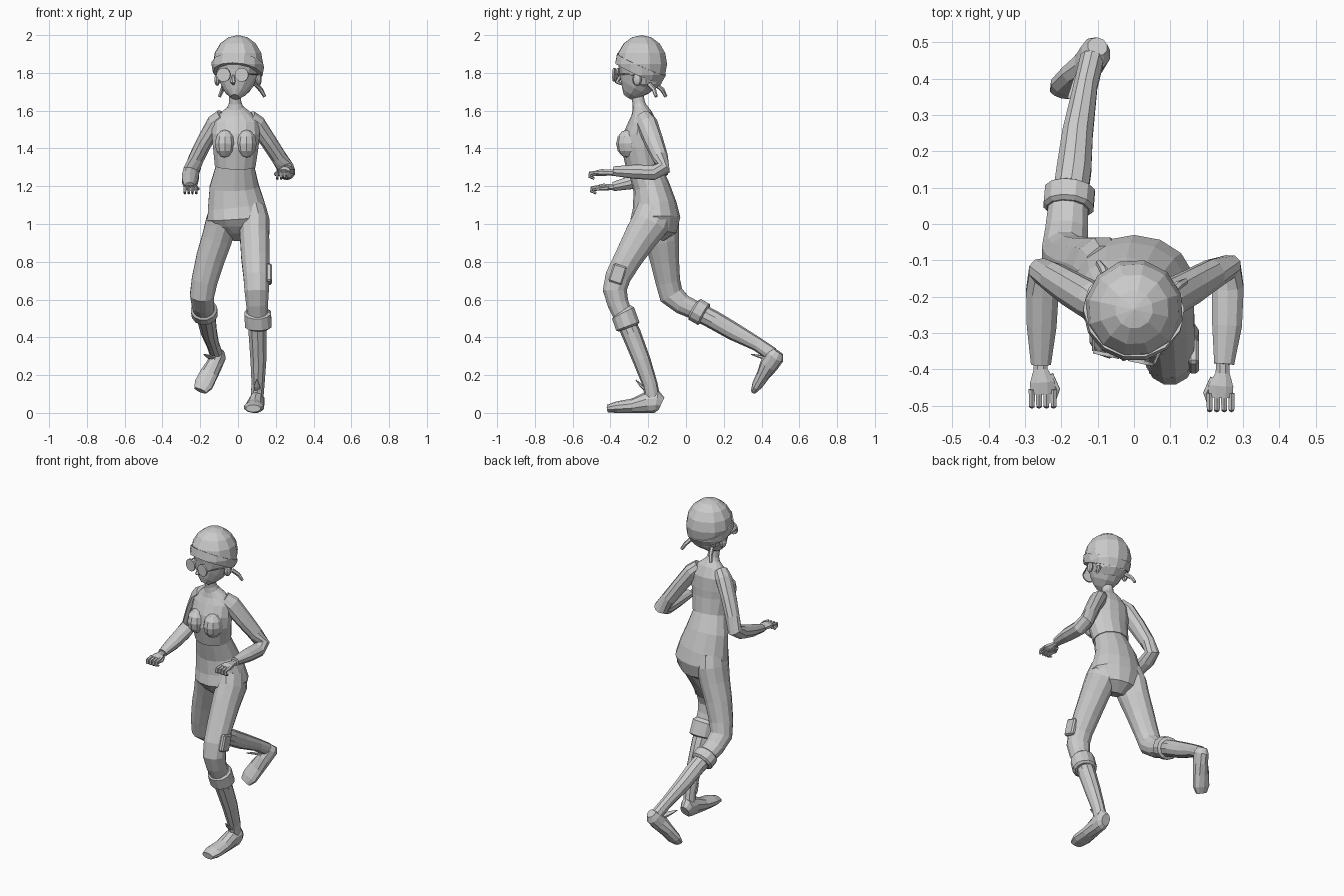
import bpy, bmesh
from math import sin, cos, pi, radians
from mathutils import Vector, Matrix

# whole head is turned slightly towards -x
HEAD = Matrix.Translation((0, -0.235, 0)) @ Matrix.Rotation(radians(-12), 4, 'Z')


def finish(name, bm, matrix=None):
    if matrix:
        bm.transform(matrix)
    bmesh.ops.recalc_face_normals(bm, faces=bm.faces)
    mesh = bpy.data.meshes.new(name)
    bm.to_mesh(mesh)
    bm.free()
    ob = bpy.data.objects.new(name, mesh)
    bpy.context.collection.objects.link(ob)
    return ob


def tube(name, rings, n=10, matrix=None):
    """Skin through rings (x, y, z, side radius, depth radius) set across the path."""
    bm = bmesh.new()
    pts = [Vector(r[:3]) for r in rings]
    loops = []
    for i, r in enumerate(rings):
        t = Vector()
        if i > 0:
            t += (pts[i] - pts[i - 1]).normalized()
        if i < len(pts) - 1:
            t += (pts[i + 1] - pts[i]).normalized()
        t.normalize()
        side = (Vector((1, 0, 0)) - t * t.x).normalized()
        up = t.cross(side)
        loops.append([bm.verts.new(pts[i] + side * r[3] * cos(a) + up * r[4] * sin(a))
                      for a in (2 * pi * (k + 0.5) / n for k in range(n))])
    for a, b in zip(loops, loops[1:]):
        for k in range(n):
            bm.faces.new((a[k], a[(k + 1) % n], b[(k + 1) % n], b[k]))
    bm.faces.new(loops[0])
    bm.faces.new(loops[-1])
    return finish(name, bm, matrix)


def ball(name, loc, scale, matrix=None, segs=12, rings=8, cuts=()):
    """Ellipsoid, optionally trimmed by planes (point, normal), keeping the normal's side."""
    bm = bmesh.new()
    bmesh.ops.create_uvsphere(bm, u_segments=segs, v_segments=rings, radius=1)
    bm.transform(Matrix.Translation(loc) @ Matrix.Diagonal((*scale, 1)))
    for co, no in cuts:
        geom = bm.verts[:] + bm.edges[:] + bm.faces[:]
        bmesh.ops.bisect_plane(bm, geom=geom, plane_co=co, plane_no=no, clear_inner=True)
        bmesh.ops.holes_fill(bm, edges=[e for e in bm.edges if e.is_boundary], sides=0)
    return finish(name, bm, matrix)


# body: neck to crotch
tube("body", [(-.02, -.265, 1.72, .03, .032), (-.015, -.25, 1.64, .034, .033),
              (-.012, -.235, 1.58, .06, .05), (-.015, -.225, 1.31, .103, .085),
              (-.02, -.185, 1.20, .133, .097), (-.01, -.165, 1.10, .154, .116),
              (0, -.162, 1.03, .166, .132), (0, -.16, .97, .13, .11),
              (0, -.175, .93, .05, .06)], 14)
# cropped top
tube("top", [(-.013, -.245, 1.62, .042, .038), (-.012, -.235, 1.585, .085, .055),
             (-.012, -.23, 1.54, .125, .075), (-.012, -.24, 1.47, .13, .092),
             (-.012, -.245, 1.41, .124, .098), (-.015, -.225, 1.305, .110, .092)], 14)
for s in (-1, 1):
    ball("bust", (-.012 + s * .056, -.308, 1.425), (.057, .062, .075), segs=10, rings=6)

# head
tube("head", [(0, -.075, 1.672, .022, .025), (0, -.06, 1.695, .055, .052),
              (0, -.04, 1.73, .083, .085), (0, -.01, 1.78, .108, .118),
              (0, 0, 1.83, .118, .125), (0, 0, 1.90, .11, .115)], 12, HEAD)
tilt = Vector((0, .45, 1))
ball("cap", (0, 0, 1.848), (.136, .138, .152), HEAD, 12, 8, [((0, 0, 1.80), tilt)])
ball("cap_band", (0, 0, 1.848), (.141, .143, .158), HEAD, 14, 8,
     [((0, 0, 1.79), tilt), ((0, 0, 1.845), -tilt)])
ball("back_hair", (0, .015, 1.78), (.11, .105, .08), HEAD, 10, 6)
for s in (-1, 1):
    ball("ear", (s * .112, 0, 1.765), (.016, .025, .034), HEAD, 8, 6)
    tube("lens", [(s * .049, -.132, 1.79, .037, .037), (s * .049, -.142, 1.79, .037, .037)],
         16, HEAD)
    tube("temple", [(s * .085, -.135, 1.795, .004, .004), (s * .116, 0, 1.79, .004, .004)],
         5, HEAD)
    tube("hair_tail", [(s * .085, .06, 1.74, .013, .013), (s * .105, .09, 1.71, .012, .012),
                       (s * .122, .105, 1.675, .009, .009)], 6, HEAD)
tube("nose", [(0, -.115, 1.785, .008, .01), (0, -.132, 1.752, .014, .014),
              (0, -.11, 1.74, .006, .006)], 6, HEAD)

# arms
tube("left_arm", [(.06, -.225, 1.565, .04, .045), (.098, -.205, 1.53, .048, .056),
                  (.16, -.172, 1.44, .043, .052), (.215, -.138, 1.355, .042, .043),
                  (.253, -.122, 1.295, .045, .042), (.258, -.175, 1.273, .046, .041),
                  (.256, -.28, 1.277, .043, .037), (.248, -.385, 1.28, .029, .025)])
tube("right_arm", [(-.08, -.23, 1.57, .04, .045), (-.118, -.21, 1.535, .048, .056),
                   (-.175, -.178, 1.44, .043, .052), (-.22, -.148, 1.35, .042, .044),
                   (-.247, -.132, 1.28, .045, .042), (-.252, -.185, 1.25, .047, .042),
                   (-.254, -.28, 1.222, .043, .037), (-.256, -.385, 1.198, .029, .024)])


def hand(x, y, z, s):
    """Half-closed hand; s is the side of the body."""
    tube("palm", [(x, y + .02, z, .02, .019), (x, y - .015, z, .021, .017),
                  (x - s * .005, y - .05, z, .037, .02),
                  (x - s * .006, y - .082, z - .003, .036, .015)], 8)
    for k in range(4):
        fx = x - s * .006 + (k - 1.5) * .02
        tube("finger", [(fx, y - .07, z + .002, .01, .01), (fx, y - .112, z - .003, .009, .01),
                        (fx, y - .116, z - .022, .008, .008),
                        (fx, y - .09, z - .032, .007, .007)], 6)
    tube("thumb", [(x - s * .025, y - .03, z - .005, .012, .012),
                   (x - s * .045, y - .07, z - .008, .01, .01),
                   (x - s * .035, y - .105, z - .014, .006, .006)], 6)


hand(.244, -.395, 1.272, 1)
hand(-.257, -.385, 1.195, -1)

# trousers, one leg planted in front, one pushing off behind
tube("left_trouser", [(.075, -.16, 1.08, .075, .10), (.086, -.185, 1.01, .083, .105),
                      (.088, -.24, .93, .08, .092), (.092, -.305, .82, .077, .077),
                      (.097, -.36, .72, .07, .07), (.099, -.377, .65, .067, .066),
                      (.101, -.36, .58, .06, .058), (.104, -.335, .52, .056, .054)], 12)
tube("right_trouser", [(-.075, -.155, 1.08, .075, .10), (-.088, -.14, 1.01, .085, .108),
                       (-.112, -.128, .92, .083, .094), (-.145, -.115, .82, .079, .08),
                       (-.177, -.097, .70, .071, .068), (-.19, -.078, .625, .066, .068),
                       (-.185, -.02, .575, .061, .056), (-.18, .06, .538, .056, .05)], 12)
tube("left_cuff", [(.104, -.34, .538, .062, .058), (.104, -.333, .528, .073, .068),
                   (.108, -.308, .458, .073, .068), (.108, -.305, .45, .06, .056)], 12)
tube("right_cuff", [(-.181, .04, .552, .06, .054), (-.18, .048, .547, .071, .066),
                    (-.176, .093, .522, .071, .066), (-.175, .1, .518, .058, .052)], 12)
bm = bmesh.new()
bmesh.ops.create_cube(bm, size=1, matrix=Matrix.Translation((.164, -.362, .735))
                      @ Matrix.Rotation(radians(-18), 4, 'X')
                      @ Matrix.Diagonal((.03, .075, .1, 1)))
bmesh.ops.bevel(bm, geom=bm.edges[:], offset=.008, segments=1, affect='EDGES')
finish("thigh_pocket", bm)

# shins
tube("left_shin", [(.103, -.335, .52, .05, .05), (.104, -.29, .42, .05, .051),
                   (.108, -.235, .28, .044, .047), (.106, -.19, .15, .036, .04),
                   (.1, -.175, .07, .035, .04)])
tube("right_shin", [(-.178, .06, .538, .05, .05), (-.165, .15, .49, .05, .05),
                    (-.155, .25, .432, .044, .048), (-.133, .38, .362, .034, .037),
                    (-.115, .455, .31, .034, .038)])

# shoes with their loose tongues
tube("left_shoe", [(.1, -.13, .048, .028, .036), (.1, -.155, .06, .042, .06),
                   (.097, -.205, .055, .042, .057), (.09, -.285, .037, .05, .038),
                   (.085, -.365, .03, .055, .031), (.08, -.415, .023, .04, .02)])
tube("right_shoe", [(-.1, .488, .325, .028, .03), (-.105, .472, .3, .042, .05),
                    (-.125, .44, .255, .043, .05), (-.155, .41, .203, .05, .036),
                    (-.183, .378, .148, .052, .029), (-.2, .36, .118, .036, .017)])
tube("left_tongue", [(.104, -.195, .11, .025, .014), (.1, -.235, .14, .018, .008),
                     (.1, -.265, .175, .004, .003)], 6)
tube("right_tongue", [(-.13, .43, .29, .025, .014), (-.155, .385, .3, .018, .008),
                      (-.18, .345, .31, .004, .003)], 6)
